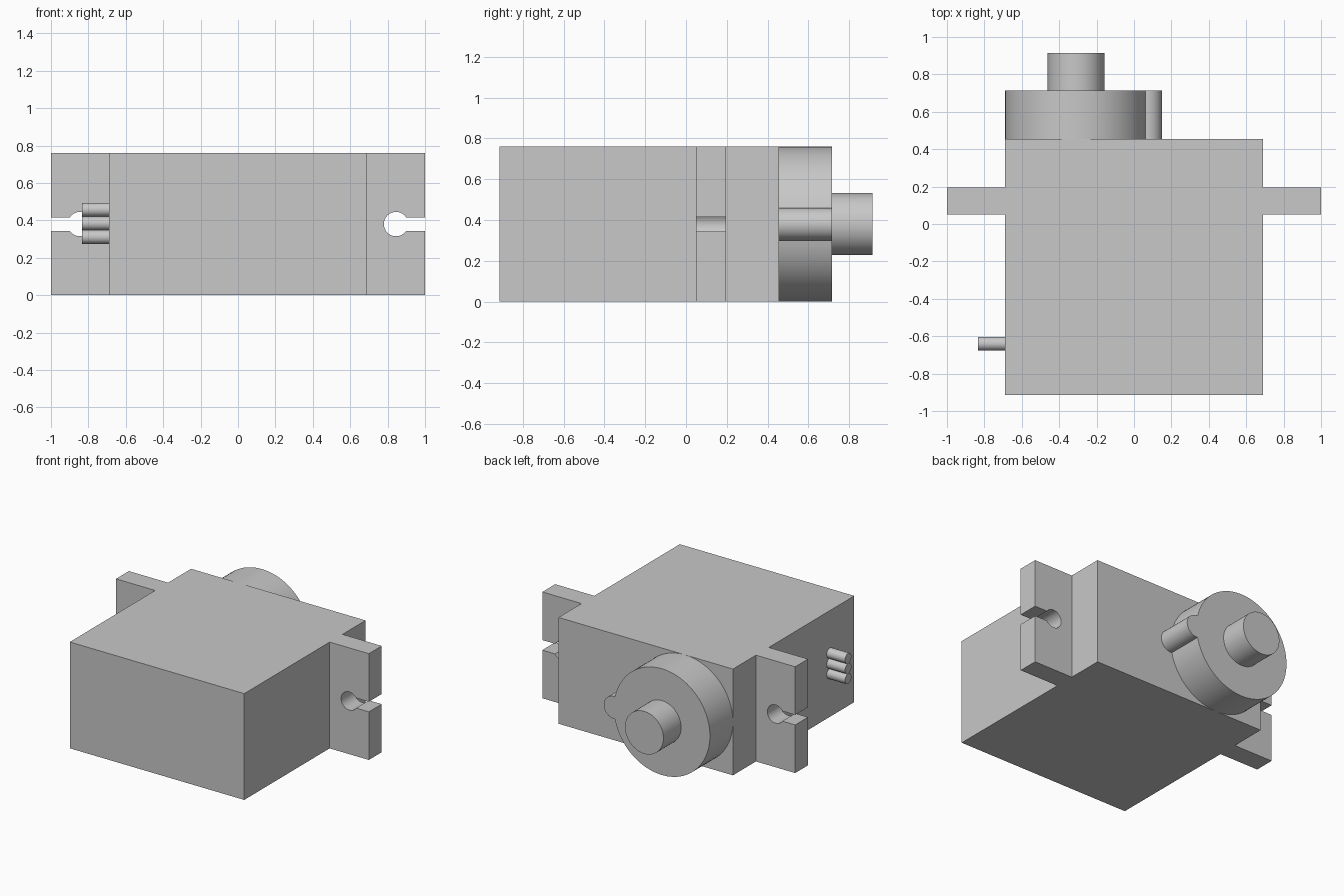
import bpy, bmesh, math
from mathutils import Vector

cube = bpy.data.objects.get("Cube")
if cube:
    bpy.data.objects.remove(cube, do_unlink=True)

grey = bpy.data.materials.new("plain grey")
grey.use_nodes = True
grey.diffuse_color = (0.58, 0.58, 0.58, 1)
grey.node_tree.nodes["Principled BSDF"].inputs["Base Color"].default_value = (0.58, 0.58, 0.58, 1)

HEIGHT = 0.76
MID = HEIGHT / 2


def arc(cx, cz, r, start, end, steps):
    """Points along an arc, both ends included."""
    return [(cx + r * math.cos(start + (end - start) * i / steps),
             cz + r * math.sin(start + (end - start) * i / steps)) for i in range(steps + 1)]


def circle(cx, cz, r, steps=64):
    return arc(cx, cz, r, 0, math.tau, steps)[:-1]


def prism(name, outline, start, end, axis="y"):
    """Extrude an outline along y (outline in x, z) or along x (outline in y, z)."""
    bm = bmesh.new()
    place = (lambda a, b: (a, start, b)) if axis == "y" else (lambda a, b: (start, a, b))
    face = bm.faces.new([bm.verts.new(place(a, b)) for a, b in outline])
    new = bmesh.ops.extrude_face_region(bm, geom=[face])["geom"]
    shift = Vector((0, end - start, 0)) if axis == "y" else Vector((end - start, 0, 0))
    bmesh.ops.translate(bm, vec=shift, verts=[v for v in new if isinstance(v, bmesh.types.BMVert)])
    bmesh.ops.recalc_face_normals(bm, faces=bm.faces)
    mesh = bpy.data.meshes.new(name)
    bm.to_mesh(mesh)
    bm.free()
    mesh.materials.append(grey)
    obj = bpy.data.objects.new(name, mesh)
    bpy.context.collection.objects.link(obj)
    bpy.ops.object.select_all(action="DESELECT")
    obj.select_set(True)
    bpy.context.view_layer.objects.active = obj
    bpy.ops.object.shade_smooth_by_angle(angle=math.radians(30))
    return obj


# Main case
prism("case", [(-0.69, 0), (0.69, 0), (0.69, HEIGHT), (-0.69, HEIGHT)], -0.915, 0.455)

# Mounting ears with keyhole slots open to the outer edge
hole_r, slot = 0.065, 0.036
a = math.asin(slot / hole_r)
keyhole = arc(0.845, MID, hole_r, a, math.tau - a, 40)
ear = ([(1, HEIGHT), (1, MID + slot)] + keyhole
       + [(1, MID - slot), (1, 0), (0.69, 0), (0.69, HEIGHT)])
for side, name in ((1, "left_ear"), (-1, "right_ear")):
    prism(name, [(side * x, z) for x, z in ear], 0.05, 0.195)

# Gear housing: a large disc with a small round boss on its rim
boss_r = 0.08
disc_a = 2 * math.asin(boss_r / (2 * MID))
boss_a = math.pi - math.acos(boss_r / (2 * MID))
disc_x = -0.69 + MID
housing = (arc(disc_x, MID, MID, disc_a, math.tau - disc_a, 80)
           + arc(disc_x + MID, MID, boss_r, -boss_a, boss_a, 28)[1:-1])
prism("gear_housing", housing, 0.455, 0.715)

# Output shaft
prism("output_shaft", circle(disc_x, MID, 0.152), 0.715, 0.915)

# Three cable stubs on the right side
for i in (-1, 0, 1):
    prism(f"cable_{i + 2}", circle(-0.64, MID + 0.004 + i * 0.073, 0.0365, 32), -0.69, -0.835, "x")
